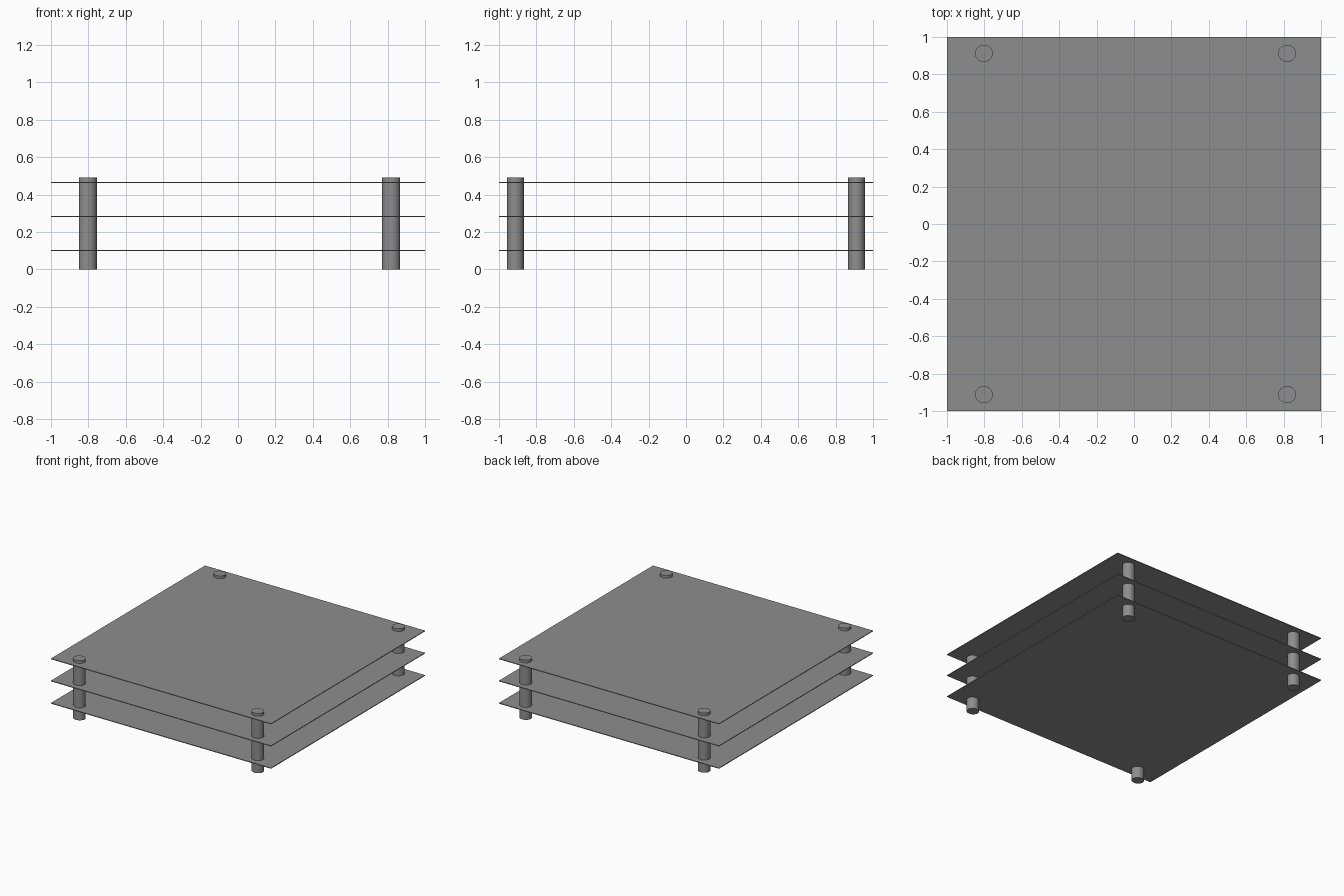
import bpy
import math

default_cube = bpy.data.objects.get("Cube")
if default_cube:
    bpy.data.objects.remove(default_cube, do_unlink=True)

HEIGHT = 0.49
SHEET = 0.006

grey = bpy.data.materials.new("plain grey")
grey.use_nodes = True
colour = (0.27, 0.27, 0.27, 1)
grey.diffuse_color = colour
grey.node_tree.nodes["Principled BSDF"].inputs["Base Color"].default_value = colour


def finish(name, scale):
    """Name, scale and colour the newly added primitive."""
    obj = bpy.context.object
    obj.name = name
    obj.scale = scale
    bpy.ops.object.transform_apply(location=False, rotation=False, scale=True)
    obj.data.materials.append(grey)
    return obj


# Three thin square shelves
for name, z in (("lower", 0.10), ("middle", 0.283), ("upper", 0.465)):
    bpy.ops.mesh.primitive_cube_add(size=1, location=(0, 0, z))
    finish(name + "_shelf", (2, 2, SHEET))

# Four round posts running through the shelves, slightly oval
for side, x in (("right", -0.803), ("left", 0.819)):
    for end, y in (("front", -0.912), ("back", 0.912)):
        bpy.ops.mesh.primitive_cylinder_add(
            vertices=48, radius=1, depth=HEIGHT, location=(x, y, HEIGHT / 2))
        finish(f"{end}_{side}_post", (0.048, 0.045, 1))
        bpy.ops.object.shade_smooth_by_angle(angle=math.radians(30))
